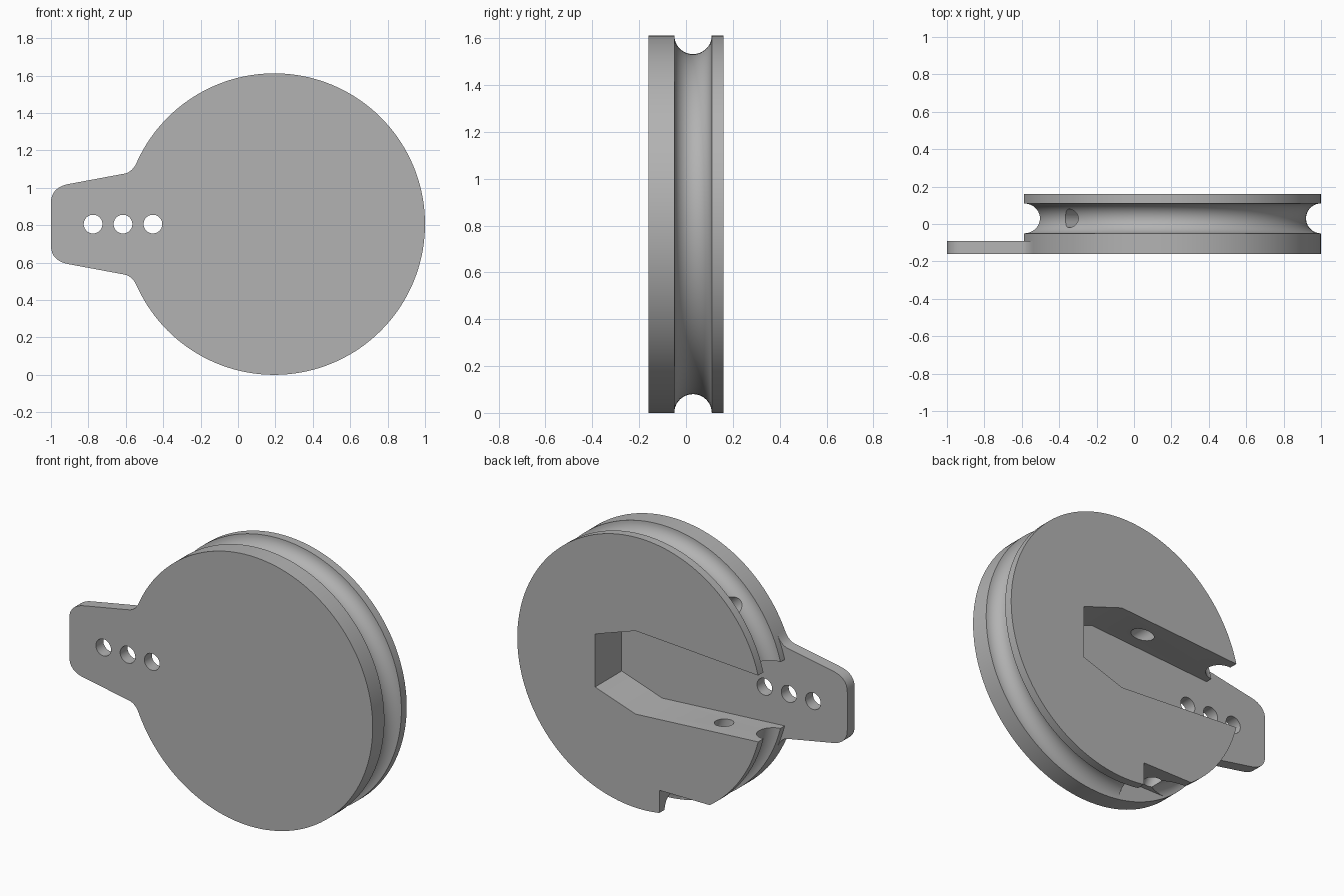
import bpy, bmesh, math
from mathutils import Vector

if "Cube" in bpy.data.objects:
    bpy.data.objects.remove(bpy.data.objects["Cube"])

CX, CZ, R = 0.194, 0.806, 0.806      # disc centre and radius
BACK, FRONT, FLOOR = 0.16, -0.16, -0.09
GY, GR = 0.03, 0.08                  # rope groove centre and radius

grey = bpy.data.materials.new("plain grey")
grey.diffuse_color = (0.45, 0.45, 0.45, 1)
grey.use_nodes = True
grey.node_tree.nodes["Principled BSDF"].inputs["Base Color"].default_value = grey.diffuse_color


def to_object(name, bm):
    bmesh.ops.recalc_face_normals(bm, faces=bm.faces)
    me = bpy.data.meshes.new(name)
    bm.to_mesh(me)
    bm.free()
    me.materials.append(grey)
    ob = bpy.data.objects.new(name, me)
    bpy.context.collection.objects.link(ob)
    return ob


def prism(name, pts, y0, y1):
    """Extrude an outline of (x, z) offsets from the disc centre along y."""
    bm = bmesh.new()
    f = bm.faces.new([bm.verts.new((CX + x, y0, CZ + z)) for x, z in pts])
    ext = bmesh.ops.extrude_face_region(bm, geom=[f])["geom"]
    bmesh.ops.translate(bm, vec=(0, y1 - y0, 0),
                        verts=[v for v in ext if isinstance(v, bmesh.types.BMVert)])
    return to_object(name, bm)


def rod(name, a, b, r):
    """Cylinder between two points given relative to the disc centre (x, y, z)."""
    a, b = Vector(a), Vector(b)
    bm = bmesh.new()
    bmesh.ops.create_cone(bm, cap_ends=True, segments=40, radius1=r, radius2=r,
                          depth=(b - a).length)
    ob = to_object(name, bm)
    rot = (b - a).to_track_quat('Z', 'Y').to_matrix().to_4x4()
    rot.translation = (a + b) / 2 + Vector((CX, 0, CZ))
    ob.data.transform(rot)
    return ob


def boolean(target, tool, op):
    m = target.modifiers.new(op, 'BOOLEAN')
    m.operation, m.solver, m.object = op, 'EXACT', tool
    bpy.context.view_layer.objects.active = target
    bpy.ops.object.modifier_apply(modifier=m.name)
    bpy.data.objects.remove(tool)


def curve(a, c, b, n=8):
    """Rounded corner from a to b around control point c."""
    return [tuple((1 - t) ** 2 * a[k] + 2 * t * (1 - t) * c[k] + t * t * b[k] for k in (0, 1))
            for t in (i / n for i in range(n + 1))]


# Grooved disc: half profile (radius, y) turned around the y axis
prof = [(0, FRONT), (R, FRONT)]
prof += [(R - GR * math.sin(math.pi * i / 20), GY - GR * math.cos(math.pi * i / 20))
         for i in range(21)]
prof += [(R, BACK), (0, BACK)]
bm = bmesh.new()
vs = [bm.verts.new((CX + r, y, CZ)) for r, y in prof]
es = [bm.edges.new(p) for p in zip(vs, vs[1:])]
bmesh.ops.spin(bm, geom=vs + es, cent=(CX, 0, CZ), axis=(0, 1, 0),
               angle=math.tau, steps=144)
bmesh.ops.remove_doubles(bm, verts=bm.verts, dist=1e-4)
bmesh.ops.dissolve_limit(bm, angle_limit=0.001, verts=bm.verts, edges=bm.edges)
wheel = to_object("grooved_wheel", bm)

# Tab with rounded corners, faired into the disc
half = [(-0.3, 0.333), (-0.725, 0.345)]
half += curve((-0.734, 0.333), (-0.757, 0.279), (-0.80, 0.270))
half += curve((-1.09, 0.216), (-1.194, 0.2), (-1.194, 0.115))
half[1:2] = []
boolean(wheel, prism("tab", half + [(x, -z) for x, z in reversed(half)], FRONT, FLOOR), 'UNION')

# Tapered slot in the back, open towards the tab
half = [(0.293, 0.158), (0.026, 0.248), (-0.95, 0.187)]
boolean(wheel, prism("slot", half + [(x, -z) for x, z in reversed(half)], FLOOR, 0.3),
        'DIFFERENCE')

# Notch in the back rim at the bottom
boolean(wheel, prism("notch", [(-0.13, -0.66), (-0.13, -0.95), (-0.7, -0.95), (-0.7, -0.66)],
                     -0.05, 0.3), 'DIFFERENCE')

# Three holes through the tab
for x in (-0.775, -0.615, -0.455):
    boolean(wheel, rod("tab_hole", (x - CX, -0.3, 0), (x - CX, 0.0, 0), 0.05), 'DIFFERENCE')

# Rope passages from the slot to the groove and to the notch
boolean(wheel, rod("upper_passage", (-0.08, GY, 0.1), (-0.64, GY, 0.6), 0.05), 'DIFFERENCE')
boolean(wheel, rod("lower_passage", (-0.51, GY, -0.1), (-0.27, GY, -0.74), 0.05), 'DIFFERENCE')

bpy.ops.object.select_all(action='DESELECT')
wheel.select_set(True)
bpy.context.view_layer.objects.active = wheel
bpy.ops.object.shade_smooth_by_angle(angle=math.radians(30))
